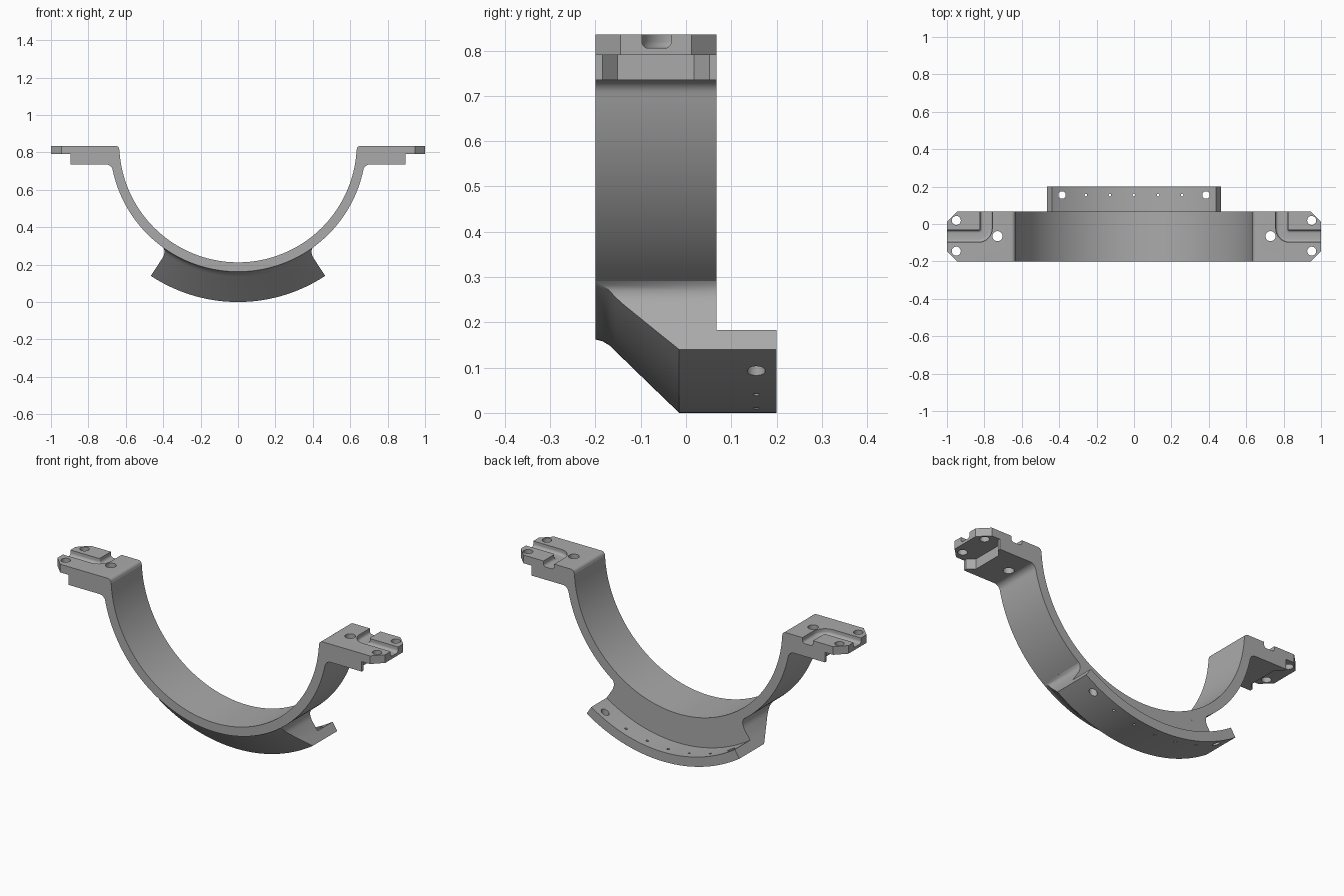
import bpy, bmesh
from math import sin, cos, pi, radians, sqrt

if "Cube" in bpy.data.objects:
    bpy.data.objects.remove(bpy.data.objects["Cube"])

CZ = 0.847                      # height of the arc centre
R_IN, R_OUT = 0.635, 0.685      # ring radii
R_FLANGE, R_BASE = 0.795, 0.847  # saddle flange radii
FRONT, BACK = -0.2, 0.067       # ring depth
TOP, STEP, BOTTOM = 0.835, 0.79, 0.735  # lug heights

steel = bpy.data.materials.new("grey_metal")
steel.use_nodes = True
GREY = (0.4, 0.4, 0.4, 1)
steel.diffuse_color = GREY
steel.node_tree.nodes["Principled BSDF"].inputs["Base Color"].default_value = GREY


def make_object(name, bm):
    bmesh.ops.recalc_face_normals(bm, faces=bm.faces)
    mesh = bpy.data.meshes.new(name)
    bm.to_mesh(mesh)
    bm.free()
    mesh.materials.append(steel)
    obj = bpy.data.objects.new(name, mesh)
    bpy.context.collection.objects.link(obj)
    return obj


def loft(bm, rings):
    """Skin a list of closed rings; returns the vertex rings."""
    vs = [[bm.verts.new(p) for p in ring] for ring in rings]
    n = len(vs[0])
    for a, b in zip(vs, vs[1:]):
        for i in range(n):
            j = (i + 1) % n
            bm.faces.new((a[i], a[j], b[j], b[i]))
    return vs


def capped(bm, rings):
    vs = loft(bm, rings)
    bm.faces.new(vs[0])
    bm.faces.new(vs[-1])


def prism(bm, pts, z0, z1):
    capped(bm, [[(x, y, z) for x, y in pts] for z in (z0, z1)])


def hole(bm, x, y, r, z0, z1, n=32):
    prism(bm, [(x + r * cos(2 * pi * i / n), y + r * sin(2 * pi * i / n))
               for i in range(n)], z0, z1)


def arc(cx, cy, r, a0, a1, n):
    angles = [radians(a0 + (a1 - a0) * i / n) for i in range(n + 1)]
    return [(cx + r * cos(a), cy + r * sin(a)) for a in angles]


def cut(obj, name, bm):
    """Subtract the cutter from the object, then discard the cutter."""
    cutter = make_object(name, bm)
    cutter.hide_render = True
    mod = obj.modifiers.new("cut", 'BOOLEAN')
    mod.operation, mod.solver, mod.object = 'DIFFERENCE', 'EXACT', cutter
    bpy.context.view_layer.update()
    deps = bpy.context.evaluated_depsgraph_get()
    result = bpy.data.meshes.new_from_object(obj.evaluated_get(deps))
    obj.modifiers.clear()
    obj.data = result
    bpy.data.objects.remove(cutter)


# Half ring with a stepped lug at each end, as one extruded outline
half = arc(0, CZ, R_IN, -90, -3, 48)
half += arc(R_IN + 0.02, TOP - 0.02, 0.02, 180, 90, 6)
half += [(1, TOP), (1, STEP), (0.895, STEP), (0.895, BOTTOM)]
fillet = 0.035
reach = R_OUT + fillet
fz = BOTTOM - fillet
fx = sqrt(reach ** 2 - (CZ - fz) ** 2)
half += arc(fx, fz, fillet, 90, 168, 6)
half += arc(0, CZ, R_OUT, -13, -90, 48)
right, left = half, [(-x, z) for x, z in reversed(half[1:-1])]
outline = right + left
bm = bmesh.new()
capped(bm, [[(x, y, z) for x, z in outline] for y in (FRONT, BACK)])
ring = make_object("half_ring_with_lugs", bm)

# Lug details, the same on both sides
chamfers, pockets, grooves, holes = (bmesh.new() for _ in range(4))
path = [(0.79, 0.1, 1, 0)]
cx, cy, turn = 0.832, -0.023, 0.042
for i in range(11):
    a = pi + pi / 2 * i / 10
    path.append((cx + turn * cos(a), cy + turn * sin(a), -cos(a), -sin(a)))
path.append((1.05, cy - turn, 0, 1))
floor = arc(0.0175, 0.82, 0.015, 0, -90, 5)
section = [(0.0325, 0.86)] + floor
section += [(-o, z) for o, z in reversed(section)]
for s in (1, -1):
    prism(chamfers, [(s * .925, -.22), (s * 1.02, -.125), (s * 1.02, -.22)], .75, .87)
    prism(chamfers, [(s * .925, .087), (s * 1.02, -.008), (s * 1.02, .087)], .75, .87)
    prism(pockets, [(s * .91, -.2 + .001), (s * .86, -.151), (s * .86, .018),
                    (s * .91, .066)], .7, STEP)
    capped(grooves, [[(s * (x + nx * o), y + ny * o, z) for o, z in section]
                     for x, y, nx, ny in path])
    hole(holes, s * 0.73, -0.065, 0.027, 0.7, 0.9)
    for y in (-0.145, 0.019):
        hole(holes, s * 0.95, y, 0.024, 0.7, 0.9)
cut(ring, "chamfer_cutter", chamfers)
cut(ring, "pocket_cutter", pockets)
cut(ring, "groove_cutter", grooves)
cut(ring, "lug_hole_cutter", holes)

# Saddle under the ring: (radius, front y, end angle) flaring into the ring
levels = [(0.675, -0.19, 36), (0.685, FRONT, 35.7), (0.689, -0.184, 35),
          (0.698, -0.169, 34.2), (0.712, -0.155, 33.7), (0.73, -0.136, 33.4),
          (R_FLANGE, -0.069, 33.4)]
END = 33.4
loop = levels + [(R_BASE, -0.015, END), (R_BASE, 0.2, END), (R_FLANGE, 0.2, END)]
loop += [(r, BACK if r > 0.68 else 0.06, a) for r, _, a in reversed(levels)]
SEG = 56
bm = bmesh.new()
rings = []
for i in range(SEG + 1):
    t = 2 * i / SEG - 1
    rings.append([(r * sin(radians(a * t)), y, CZ - r * cos(radians(a * t)))
                  for r, y, a in loop])
vs = loft(bm, rings)
n = len(levels)
for end in (vs[0], vs[-1]):
    for i in range(n - 1):
        bm.faces.new((end[i], end[i + 1], end[-2 - i], end[-1 - i]))
    bm.faces.new(end[n - 1:n + 4])
saddle = make_object("saddle_flange", bm)

# Mounting holes and pin holes along the saddle flange
holes = bmesh.new()
for x in (-0.385, 0.385):
    hole(holes, x, 0.155, 0.02, -0.1, 0.4)
for i in range(-2, 3):
    hole(holes, i * 0.1285, 0.155, 0.007, -0.1, 0.4, 16)
cut(saddle, "flange_hole_cutter", holes)

# Smooth curved walls, keep edges crisp
bpy.ops.object.select_all(action='DESELECT')
for obj in (ring, saddle):
    obj.select_set(True)
bpy.context.view_layer.objects.active = ring
bpy.ops.object.shade_smooth_by_angle(angle=radians(30))
